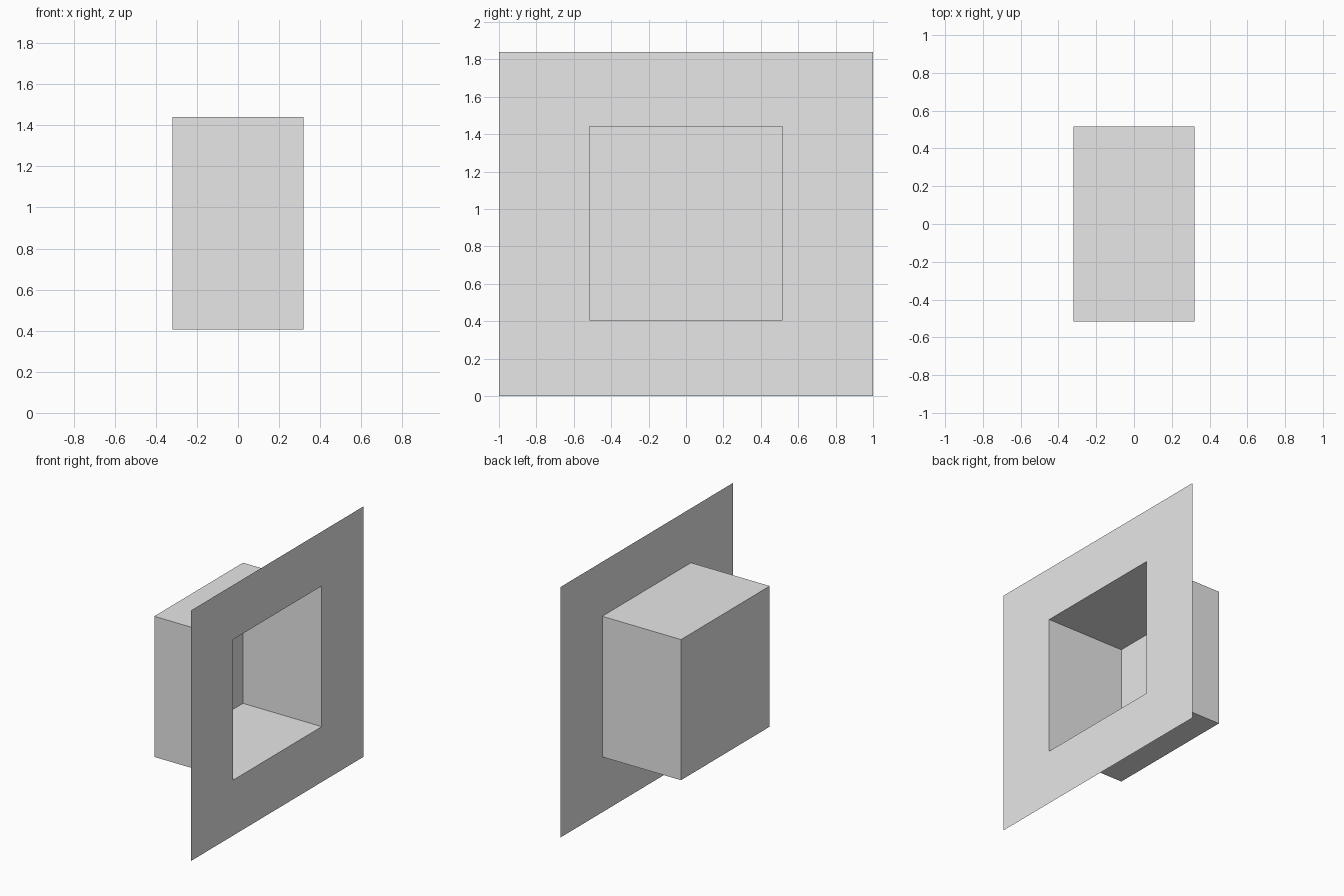
import bpy
import bmesh

cube = bpy.data.objects.get("Cube")
if cube:
    bpy.data.objects.remove(cube, do_unlink=True)

# Sizes
FRONT_X, BACK_X = 0.32, -0.32
WALL = (-1.0, 1.0, 0.0, 1.84)
NICHE = (-0.515, 0.515, 0.407, 1.44)

grey = bpy.data.materials.new("light_grey")
grey.use_nodes = True
grey.diffuse_color = (0.8, 0.8, 0.8, 1)
grey.node_tree.nodes["Principled BSDF"].inputs["Base Color"].default_value = (0.8, 0.8, 0.8, 1)


def ring(bm, x, bounds):
    """Four corners of a rectangle facing +x."""
    y0, y1, z0, z1 = bounds
    return [bm.verts.new((x, y, z)) for y, z in ((y0, z0), (y1, z0), (y1, z1), (y0, z1))]


def bridge(bm, a, b):
    """Join two rings with four quads."""
    for i in range(4):
        j = (i + 1) % 4
        bm.faces.new((a[i], a[j], b[j], b[i]))


def finish(bm, name):
    mesh = bpy.data.meshes.new(name)
    bm.to_mesh(mesh)
    bm.free()
    mesh.materials.append(grey)
    obj = bpy.data.objects.new(name, mesh)
    bpy.context.collection.objects.link(obj)


# Thin wall panel around the opening
bm = bmesh.new()
bridge(bm, ring(bm, FRONT_X, WALL), ring(bm, FRONT_X, NICHE))
finish(bm, "wall_panel")

# Open box recessed behind the wall
bm = bmesh.new()
rim, back = ring(bm, FRONT_X, NICHE), ring(bm, BACK_X, NICHE)
bridge(bm, rim, back)
bm.faces.new(back)
finish(bm, "niche_box")
